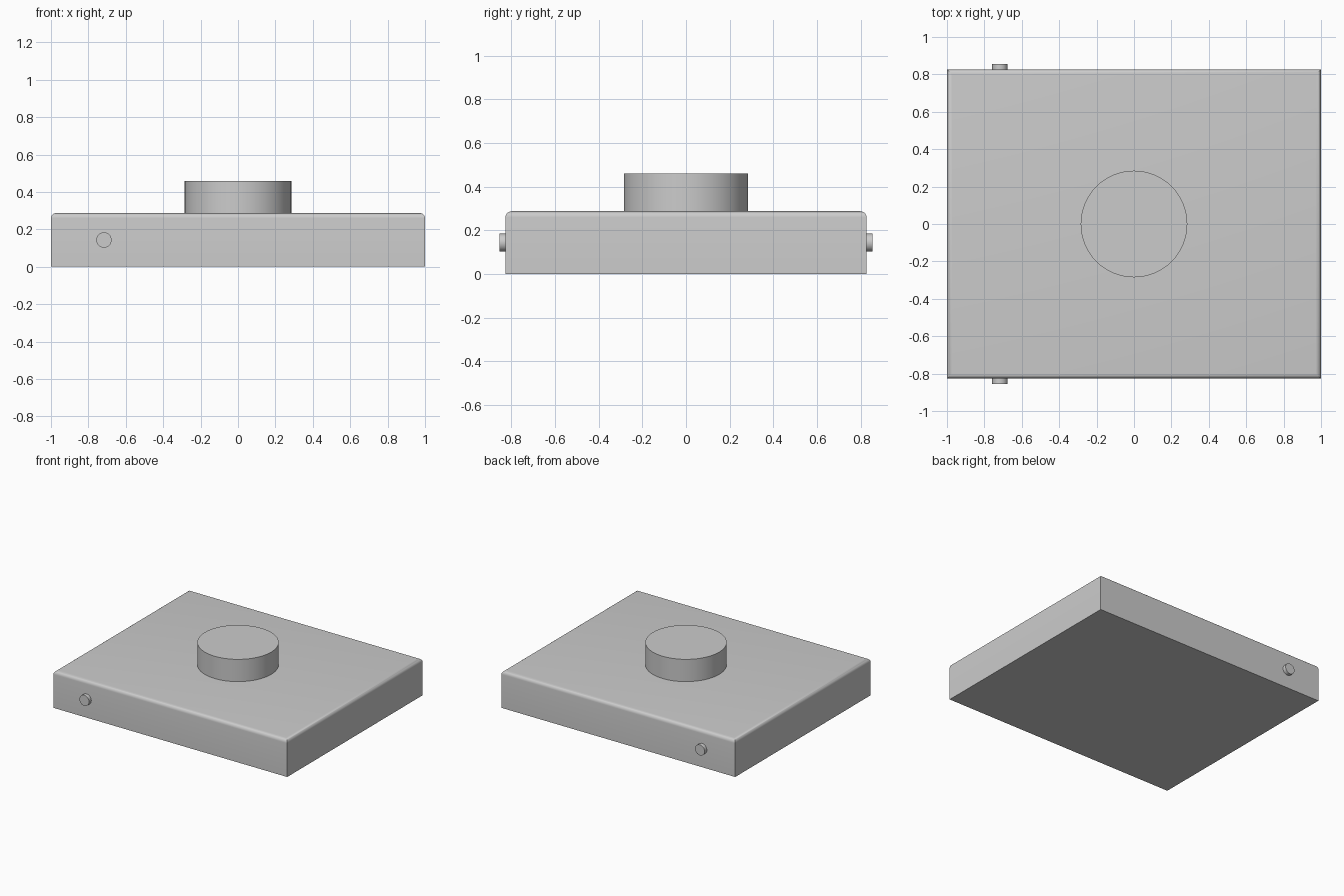
import bpy
import bmesh
from math import radians
from mathutils import Matrix

cube = bpy.data.objects.get("Cube")
if cube:
    bpy.data.objects.remove(cube, do_unlink=True)

GREY = (0.6, 0.6, 0.6, 1.0)
mat = bpy.data.materials.new("light grey")
mat.use_nodes = True
mat.diffuse_color = GREY
mat.node_tree.nodes["Principled BSDF"].inputs["Base Color"].default_value = GREY

WIDTH, DEPTH, HEIGHT = 2.0, 1.654, 0.287


def finish(name, bm):
    bmesh.ops.recalc_face_normals(bm, faces=bm.faces)
    mesh = bpy.data.meshes.new(name)
    bm.to_mesh(mesh)
    bm.free()
    mesh.materials.append(mat)
    obj = bpy.data.objects.new(name, mesh)
    bpy.context.collection.objects.link(obj)
    bpy.ops.object.select_all(action="DESELECT")
    obj.select_set(True)
    bpy.context.view_layer.objects.active = obj
    bpy.ops.object.shade_smooth_by_angle(angle=radians(35))
    return obj


def cylinder(name, radius, length, matrix, segments):
    bm = bmesh.new()
    bmesh.ops.create_cone(bm, cap_ends=True, segments=segments, radius1=radius,
                          radius2=radius, depth=length, matrix=matrix)
    return finish(name, bm)


# Flat box with only its top rim rounded
bm = bmesh.new()
bmesh.ops.create_cube(bm, size=1, matrix=Matrix.Translation((0, 0, HEIGHT / 2))
                      @ Matrix.Diagonal((WIDTH, DEPTH, HEIGHT, 1)))
rim = [e for e in bm.edges if all(v.co.z > HEIGHT / 2 for v in e.verts)]
bmesh.ops.bevel(bm, geom=rim, offset=0.028, segments=6, profile=0.5, affect="EDGES")
finish("body", bm)

# Round knob on top
TOP = 0.459
cylinder("top_knob", 0.285, TOP - HEIGHT,
         Matrix.Translation((0, 0, (TOP + HEIGHT) / 2)), 64)

# Small round pins on the front and back walls
for name, side in (("front_pin", -1), ("back_pin", 1)):
    place = Matrix.Translation((-0.717, side * 0.835, 0.143))
    cylinder(name, 0.041, 0.04, place @ Matrix.Rotation(radians(90), 4, "X"), 32)
